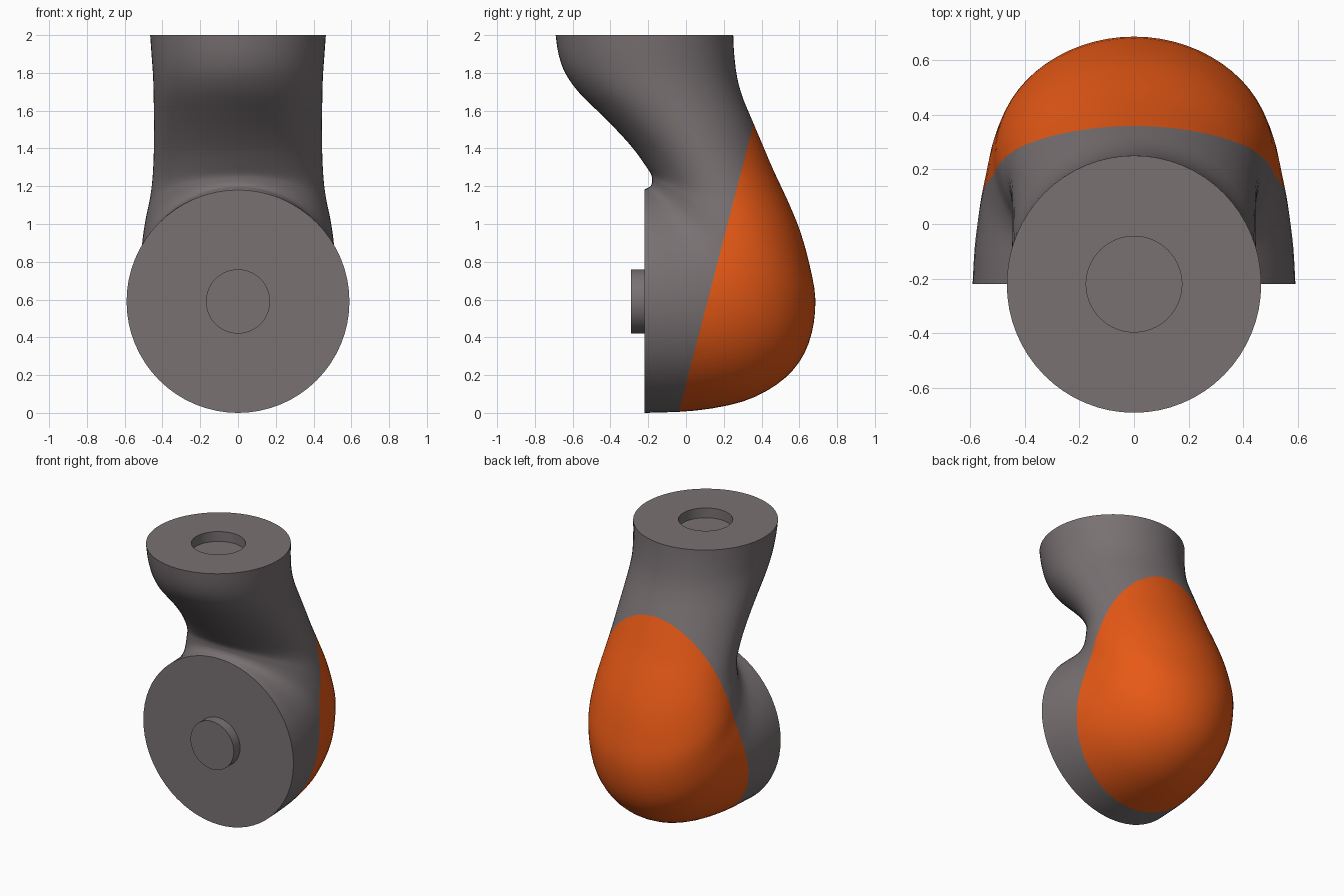
import bpy, bmesh, math
from mathutils import Vector

if "Cube" in bpy.data.objects:
    bpy.data.objects.remove(bpy.data.objects["Cube"])

SEG = 64
# Elbow cross-sections: inner (y, z), outer (y, z), half width
SECTIONS = [
    (-.69, 2, .25, 2, .465), (-.675, 1.9, .255, 1.9, .458),
    (-.64, 1.8, .27, 1.78, .45), (-.57, 1.7, .30, 1.67, .447),
    (-.47, 1.6, .35, 1.55, .445), (-.37, 1.5, .405, 1.42, .445),
    (-.28, 1.4, .465, 1.28, .447), (-.215, 1.31, .54, 1.12, .455),
    (-.186, 1.265, .605, .96, .47), (-.18, 1.24, .655, .78, .49),
    (-.18, 1.22, .685, .6, .505), (-.183, 1.21, .665, .42, .515),
    (-.188, 1.2, .6, .27, .53), (-.195, 1.195, .48, .15, .545),
    (-.205, 1.19, .3, .06, .565), (-.215, 1.185, .05, .012, .582),
    (-.22, 1.18, -.22, 0, .59)]


def material(name, color):
    m = bpy.data.materials.new(name)
    m.diffuse_color = (*color, 1)
    m.use_nodes = True
    m.node_tree.nodes["Principled BSDF"].inputs["Base Color"].default_value = m.diffuse_color
    return m


def smooth_sections(rows, steps=3):
    """Catmull-Rom interpolation of the section table."""
    out = []
    for i in range(len(rows) - 1):
        a, b, c, d = (rows[min(max(k, 0), len(rows) - 1)] for k in range(i - 1, i + 3))
        for s in range(steps):
            t = s / steps
            out.append([.5 * (2 * q + (r - p) * t + (2 * p - 5 * q + 4 * r - u) * t * t
                              + (3 * q - p - 3 * r + u) * t ** 3)
                        for p, q, r, u in zip(a, b, c, d)])
    return out + [rows[-1]]


def finish(bm, name, mat):
    bmesh.ops.recalc_face_normals(bm, faces=bm.faces)
    me = bpy.data.meshes.new(name)
    bm.to_mesh(me)
    bm.free()
    me.materials.append(mat)
    ob = bpy.data.objects.new(name, me)
    bpy.context.collection.objects.link(ob)
    bpy.ops.object.select_all(action='DESELECT')
    ob.select_set(True)
    bpy.context.view_layer.objects.active = ob
    bpy.ops.object.shade_smooth_by_angle(angle=math.radians(35))
    return ob


def elbow():
    """Lofted elbow with a recessed socket in its top face."""
    r = .175
    socket = [(-.22 - r, z, -.22 + r, z, r) for z in (1.93, 2)]
    bm = bmesh.new()
    rings = []
    for iy, iz, oy, oz, w in socket + smooth_sections(SECTIONS):
        ring = []
        for k in range(SEG):
            t = 2 * math.pi * k / SEG
            c = math.cos(t) / 2
            ring.append(bm.verts.new((w * math.sin(t),
                                      (iy + oy) / 2 + (oy - iy) * c,
                                      (iz + oz) / 2 + (oz - iz) * c)))
        rings.append(ring)
    for a, b in zip(rings, rings[1:]):
        for k in range(SEG):
            n = (k + 1) % SEG
            bm.faces.new((a[k], a[n], b[n], b[k]))
    bm.faces.new(rings[0])
    bm.faces.new(rings[-1])
    bmesh.ops.recalc_face_normals(bm, faces=bm.faces)
    return bm


def split_elbow(name, mat, keep_back):
    """Keep one side of the sloping seam plane."""
    bm = elbow()
    bmesh.ops.bisect_plane(bm, geom=bm.verts[:] + bm.edges[:] + bm.faces[:],
                           plane_co=(0, -.04, 0), plane_no=Vector((0, 1, -.26)).normalized(),
                           clear_inner=keep_back, clear_outer=not keep_back)
    return finish(bm, name, mat)


grey = material("grey", (.19, .165, .17))
orange = material("orange", (.8, .1, .008))

# Elbow housing and its coloured back shell
split_elbow("elbow_housing", grey, False)
split_elbow("back_cover", orange, True)

# Connector peg on the round front face
bpy.ops.mesh.primitive_cylinder_add(vertices=48, radius=.17, depth=.08,
                                    location=(0, -.25, .59), rotation=(math.pi / 2, 0, 0))
peg = bpy.context.object
peg.name = "connector_peg"
peg.data.materials.append(grey)
bpy.ops.object.shade_smooth_by_angle(angle=math.radians(35))
